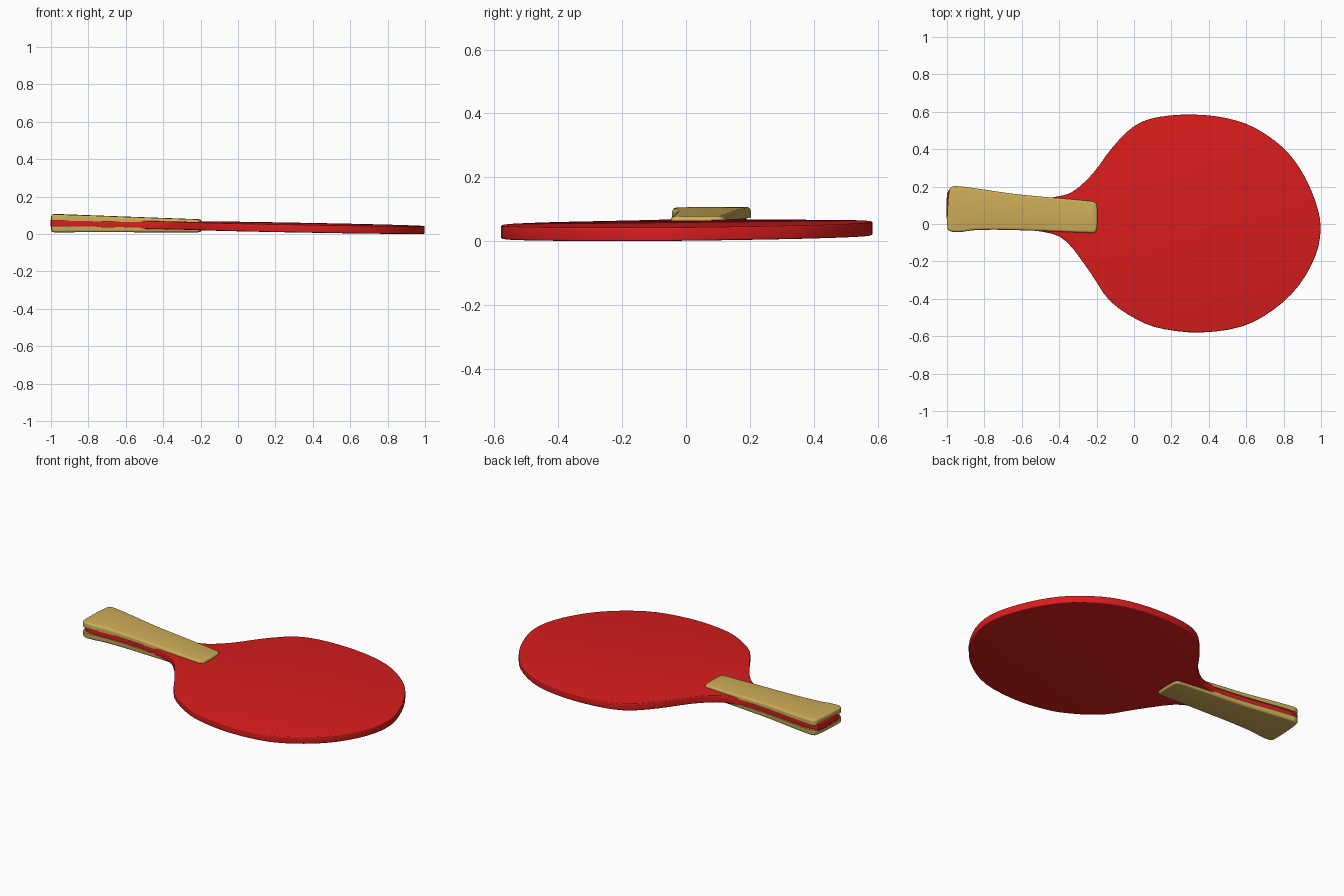
import bpy, bmesh
from mathutils import Vector

if "Cube" in bpy.data.objects:
    bpy.data.objects.remove(bpy.data.objects["Cube"])


def material(name, rgb):
    m = bpy.data.materials.new(name)
    m.diffuse_color = (*rgb, 1)
    m.use_nodes = True
    m.node_tree.nodes["Principled BSDF"].inputs["Base Color"].default_value = m.diffuse_color
    return m


def smooth_loop(pts, steps):
    """Closed Catmull-Rom curve through 2D points."""
    out, n = [], len(pts)
    for i in range(n):
        a, b, c, d = (Vector(pts[(i + k) % n]) for k in (-1, 0, 1, 2))
        for s in range(steps):
            t = s / steps
            out.append(0.5 * (2 * b + (c - a) * t + (2 * a - 5 * b + 4 * c - d) * t ** 2
                              + (3 * b - a - 3 * c + d) * t ** 3))
    return out


def plane(x, y):
    """Resting plane: the paddle lies slightly tilted."""
    return 0.040 - 0.018 * x + 0.009 * y


def slab(name, outline, low, high, mat, bevel, inner_bevel=True):
    """Solid between two offsets from the resting plane, edges rounded."""
    bm = bmesh.new()
    rings = [[bm.verts.new((p.x, p.y, plane(p.x, p.y) + f(p.x))) for p in outline]
             for f in (low, high)]
    caps = [bm.faces.new(r) for r in rings]
    n = len(outline)
    for i in range(n):
        j = (i + 1) % n
        bm.faces.new((rings[0][i], rings[0][j], rings[1][j], rings[1][i]))
    bmesh.ops.recalc_face_normals(bm, faces=bm.faces)
    rims = [(caps[1], bevel, 4)] + ([(caps[0], bevel, 4)] if inner_bevel else [])
    edges = [e for cap, _, _ in rims for e in cap.edges]
    bmesh.ops.bevel(bm, geom=edges, offset=bevel, segments=4, profile=0.5, affect='EDGES')
    me = bpy.data.meshes.new(name)
    bm.to_mesh(me)
    bm.free()
    ob = bpy.data.objects.new(name, me)
    bpy.context.collection.objects.link(ob)
    me.materials.append(mat)
    bpy.ops.object.select_all(action='DESELECT')
    ob.select_set(True)
    bpy.context.view_layer.objects.active = ob
    bpy.ops.object.shade_smooth_by_angle(angle=0.6)
    return ob


red = material("red_rubber", (0.70, 0.012, 0.012))
wood = material("handle_wood", (0.62, 0.42, 0.10))

# Blade with its tang running through the handle
blade = [(-1, 0.01), (-1, 0.16), (-0.97, 0.185), (-0.9, 0.188), (-0.7, 0.16), (-0.5, 0.14),
         (-0.4, 0.149), (-0.32, 0.178), (-0.22, 0.27), (-0.115, 0.41), (0, 0.523), (0.13, 0.572),
         (0.32, 0.585), (0.5, 0.565), (0.65, 0.512), (0.8, 0.405), (0.9, 0.275), (0.97, 0.12),
         (0.998, -0.02), (0.97, -0.17), (0.88, -0.33), (0.75, -0.455), (0.58, -0.547),
         (0.36, -0.58), (0.16, -0.562), (0.02, -0.513), (-0.13, -0.41), (-0.23, -0.265),
         (-0.36, -0.095), (-0.48, -0.043), (-0.7, -0.022), (-0.9, -0.032), (-0.98, -0.025)]
slab("blade", smooth_loop(blade, 3), lambda x: -0.021, lambda x: 0.021, red, 0.005)

# Two flared handle scales, one on each side of the blade
grip = [(-0.999, 0.0), (-0.985, -0.037), (-0.93, -0.043), (-0.85, -0.033), (-0.7, -0.031),
        (-0.45, -0.039), (-0.24, -0.047), (-0.207, -0.042), (-0.197, -0.01), (-0.197, 0.09),
        (-0.21, 0.115), (-0.25, 0.124), (-0.5, 0.147), (-0.65, 0.162), (-0.8, 0.184),
        (-0.92, 0.2), (-0.97, 0.2), (-0.99, 0.165)]
for side, label in ((1, "top"), (-1, "bottom")):
    slab("handle_" + label, smooth_loop(grip, 4), lambda x: side * 0.0145,
         lambda x: side * (0.034 + 0.018 * (-0.2 - x)), wood, 0.012, inner_bevel=False)
